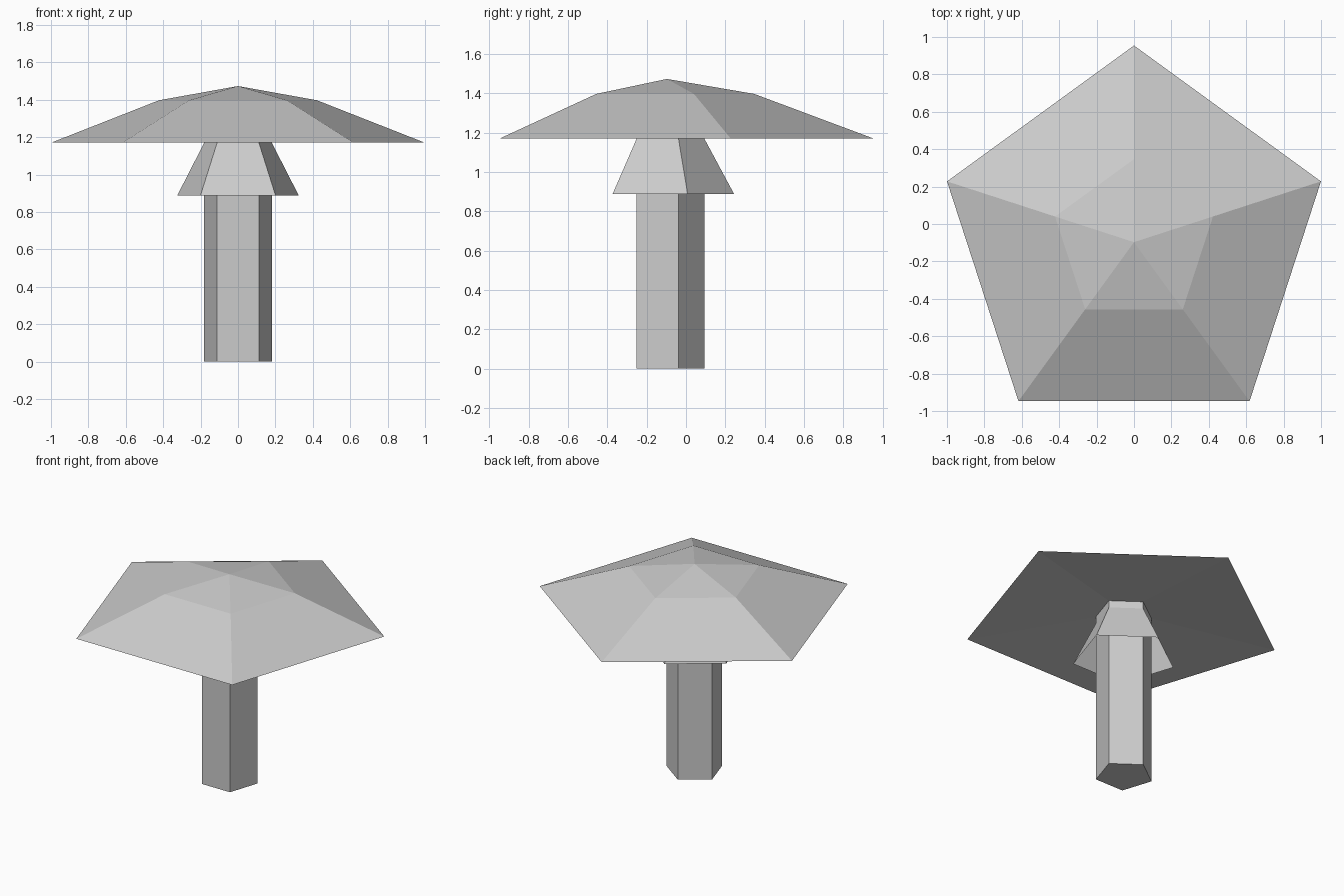
import bpy, bmesh
from math import sin, cos, pi

cube = bpy.data.objects.get("Cube")
if cube:
    bpy.data.objects.remove(cube, do_unlink=True)

SIDES = 5
CENTRE_Y = -0.097

# One plain grey for everything
grey = bpy.data.materials.new("plain_grey")
grey.use_nodes = True
colour = (0.6, 0.6, 0.6, 1)
grey.diffuse_color = colour
grey.node_tree.nodes["Principled BSDF"].inputs["Base Color"].default_value = colour


def loft(name, profile, cap_start=False):
    """Five-sided solid from (radius, height) rings; radius 0 makes a tip."""
    bm = bmesh.new()
    rings = []
    for r, z in profile:
        count = SIDES if r else 1
        rings.append([bm.verts.new((r * sin(2 * pi * i / SIDES),
                                    CENTRE_Y + r * cos(2 * pi * i / SIDES), z))
                      for i in range(count)])
    for a, b in zip(rings, rings[1:]):
        for i in range(SIDES):
            j = (i + 1) % SIDES
            if len(b) == 1:
                bm.faces.new((a[j], a[i], b[0]))
            else:
                bm.faces.new((a[j], a[i], b[i], b[j]))
    if cap_start:
        bm.faces.new(rings[0])
    mesh = bpy.data.meshes.new(name)
    bm.to_mesh(mesh)
    bm.free()
    mesh.materials.append(grey)
    obj = bpy.data.objects.new(name, mesh)
    bpy.context.collection.objects.link(obj)
    return obj


# Stem with a closed foot, running up into the cap
loft("stem", [(0.19, 0), (0.19, 1.22)], cap_start=True)

# Flared skirt, open underneath
loft("skirt", [(0.342, 0.887), (0.19, 1.17)])

# Cap: shallow hollow underside, rim, shoulder and tip
loft("cap", [(0.19, 1.22), (1.051, 1.17), (0.444, 1.397), (0, 1.473)])
